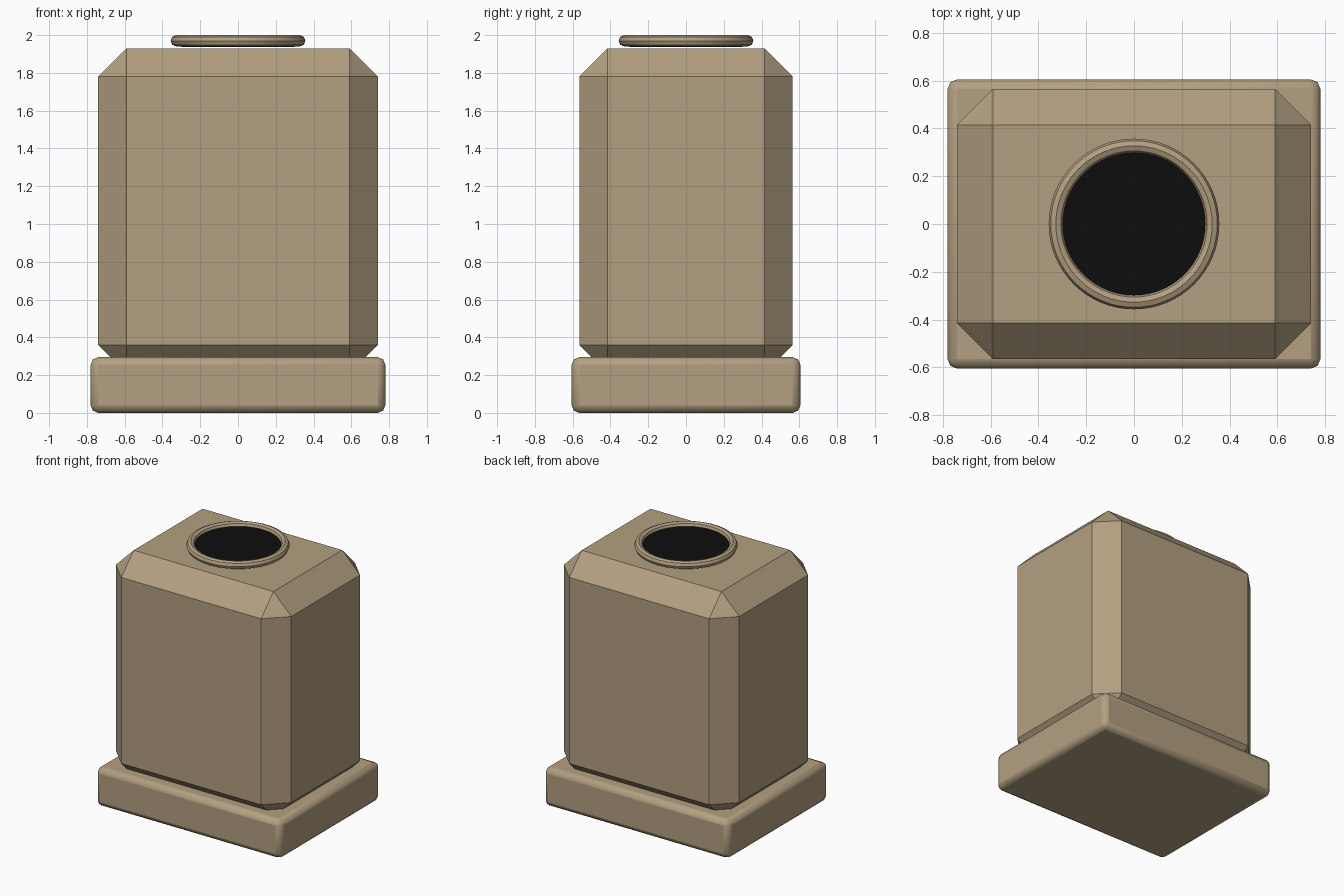
import bpy

cube = bpy.data.objects.get("Cube")
if cube:
    bpy.data.objects.remove(cube, do_unlink=True)


def material(name, rgb):
    mat = bpy.data.materials.new(name)
    mat.use_nodes = True
    mat.diffuse_color = (*rgb, 1)
    bsdf = next(n for n in mat.node_tree.nodes if n.type == "BSDF_PRINCIPLED")
    bsdf.inputs["Base Color"].default_value = (*rgb, 1)
    return mat


def finish(name, mat):
    obj = bpy.context.object
    obj.name = name
    obj.data.materials.append(mat)
    return obj


def bevelled_box(name, size, bottom, bevel, segments, mat):
    bpy.ops.mesh.primitive_cube_add(size=1, location=(0, 0, bottom + size[2] / 2))
    obj = finish(name, mat)
    obj.scale = size
    bpy.ops.object.transform_apply(location=False, rotation=False, scale=True)
    mod = obj.modifiers.new("edge_bevel", "BEVEL")
    mod.width = bevel
    mod.segments = segments
    return obj


tan = material("tan", (0.45, 0.35, 0.22))
black = material("black", (0.004, 0.004, 0.004))

# Plinth with softened edges, and the chamfered body sunk into it
bevelled_box("base", (1.56, 1.21, 0.295), 0, 0.04, 2, tan)
bpy.ops.object.shade_smooth_by_angle()
bevelled_box("body", (1.48, 1.13, 1.72), 0.21, 0.15, 1, tan)

# Rim of the opening
bpy.ops.mesh.primitive_torus_add(major_radius=0.327, minor_radius=0.03,
                                 major_segments=64, minor_segments=8,
                                 location=(0, 0, 1.97))
finish("rim", tan)
bpy.ops.object.shade_smooth_by_angle()

# Dark plug that fills the rim
bpy.ops.mesh.primitive_cylinder_add(vertices=64, radius=0.3, depth=0.036,
                                    location=(0, 0, 1.955))
finish("opening", black)
